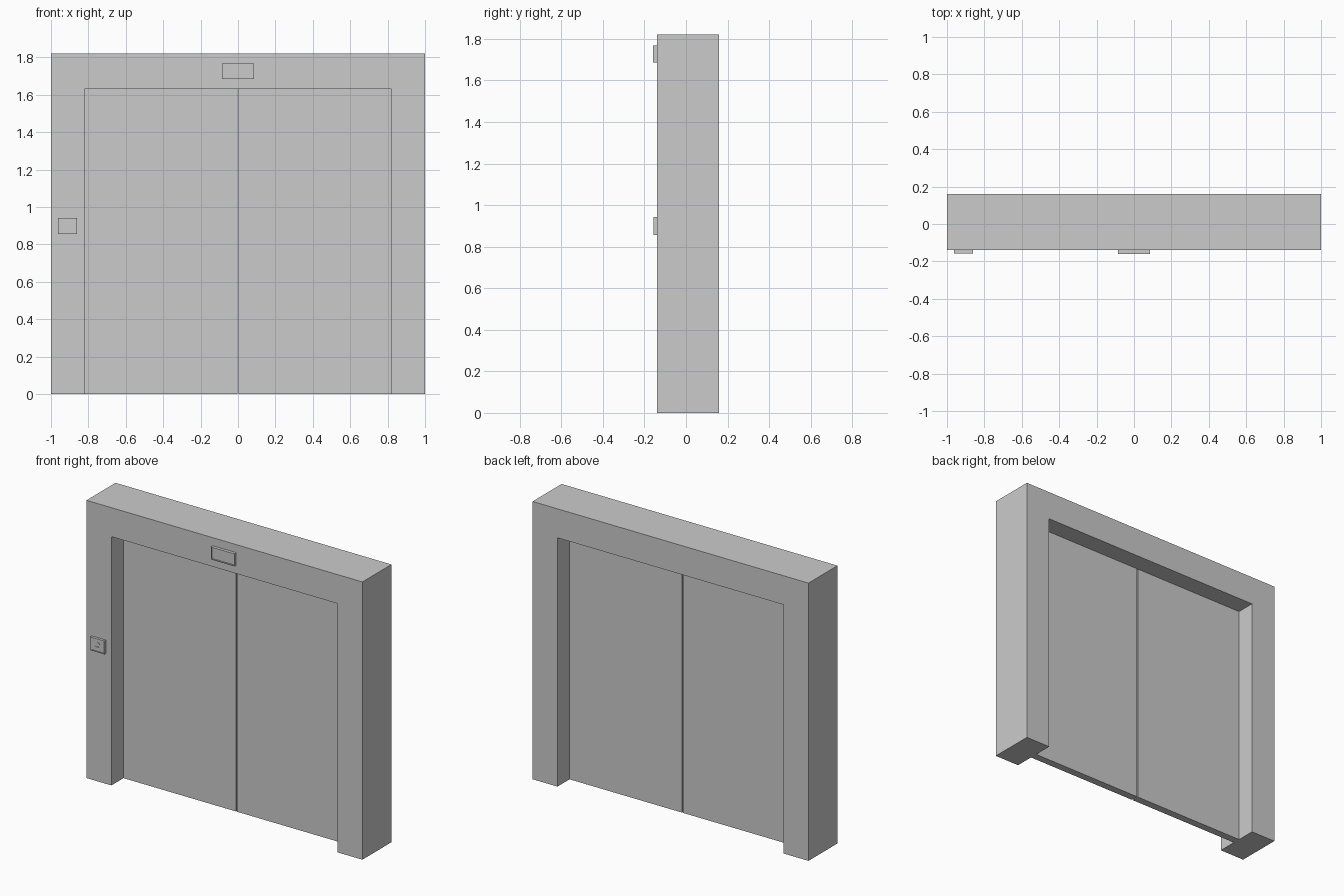
import bpy, bmesh

if "Cube" in bpy.data.objects:
    bpy.data.objects.remove(bpy.data.objects["Cube"])


def prism(name, profile, y0, y1):
    """Extrude an (x, z) outline from y0 (front) to y1 (back)."""
    bm = bmesh.new()
    face = bm.faces.new([bm.verts.new((x, y0, z)) for x, z in profile])
    ext = bmesh.ops.extrude_face_region(bm, geom=[face])
    verts = [v for v in ext["geom"] if isinstance(v, bmesh.types.BMVert)]
    bmesh.ops.translate(bm, verts=verts, vec=(0, y1 - y0, 0))
    bmesh.ops.recalc_face_normals(bm, faces=bm.faces)
    mesh = bpy.data.meshes.new(name)
    bm.to_mesh(mesh)
    bm.free()
    obj = bpy.data.objects.new(name, mesh)
    bpy.context.collection.objects.link(obj)
    return obj


def rect(x0, x1, z0, z1):
    return [(x0, z0), (x1, z0), (x1, z1), (x0, z1)]


def recessed_plate(name, outline, y0, y1, rim, depth):
    """Wall plate whose front face is inset and sunk behind a thin rim."""
    obj = prism(name, outline, y0, y1)
    bm = bmesh.new()
    bm.from_mesh(obj.data)
    front = min(bm.faces, key=lambda f: f.calc_center_median().y)
    bmesh.ops.inset_region(bm, faces=[front], thickness=rim)
    ext = bmesh.ops.extrude_discrete_faces(bm, faces=[front])
    bmesh.ops.translate(bm, verts=ext["faces"][0].verts, vec=(0, depth, 0))
    bmesh.ops.remove_doubles(bm, verts=bm.verts, dist=1e-5)
    bm.to_mesh(obj.data)
    bm.free()
    return obj


FRONT, BACK = -0.14, 0.16
W, H = 0.82, 1.63

# Door surround: one piece, open at the floor
prism("door_surround", [(-1, 0), (-W, 0), (-W, H), (W, H), (W, 0),
                        (1, 0), (1, 1.82), (-1, 1.82)], FRONT, BACK)

# Two sliding doors with a narrow gap between them
for side, x0, x1 in (("left", -W, -0.004), ("right", 0.004, W)):
    prism(side + "_door", rect(x0, x1, 0, H), -0.015, 0.035)

# Floor display above the doors
recessed_plate("floor_display", rect(-0.085, 0.085, 1.685, 1.767),
               -0.16, FRONT, 0.008, 0.006)

# Call panel with up and down buttons
recessed_plate("call_panel", rect(-0.962, -0.86, 0.855, 0.942),
               -0.157, FRONT, 0.007, 0.004)
for name, z, d in (("up_button", 0.908, 1), ("down_button", 0.889, -1)):
    prism(name, [(-0.929, z), (-0.893, z), (-0.911, z + 0.015 * d)],
          -0.156, -0.152)
